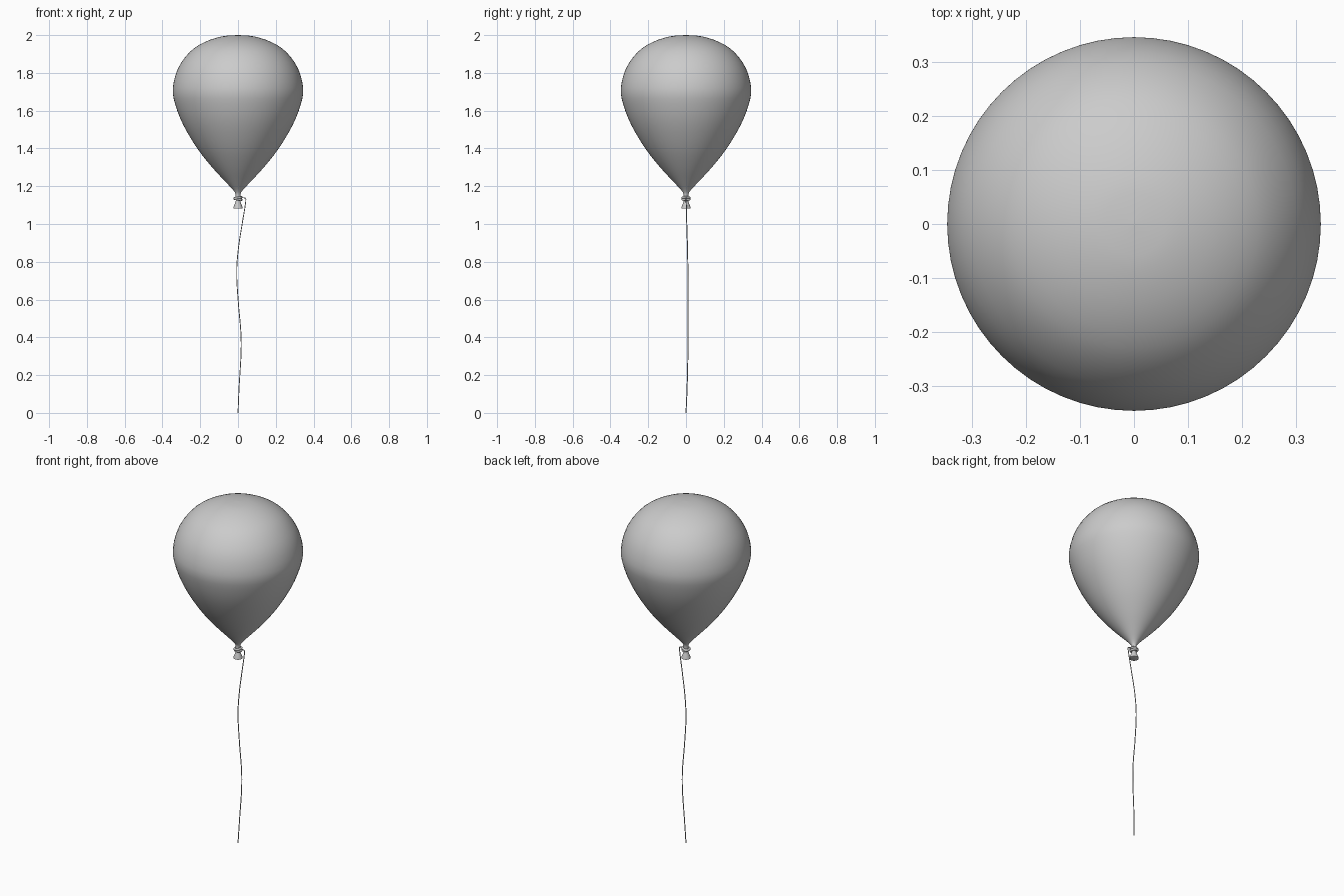
import bpy, math
from mathutils import Vector

if "Cube" in bpy.data.objects:
    bpy.data.objects.remove(bpy.data.objects["Cube"])

grey = bpy.data.materials.new("balloon grey")
grey.diffuse_color = (0.6, 0.6, 0.6, 1)
grey.use_nodes = True
grey.node_tree.nodes["Principled BSDF"].inputs["Base Color"].default_value = grey.diffuse_color


def smooth_path(pts, steps):
    """Catmull-Rom curve through the points."""
    p = [Vector(q) for q in pts]
    p = [2 * p[0] - p[1]] + p + [2 * p[-1] - p[-2]]
    out = []
    for i in range(1, len(p) - 2):
        a, b, c, d = p[i - 1:i + 3]
        for s in range(steps):
            t = s / steps
            out.append(0.5 * (2 * b + (c - a) * t + (2 * a - 5 * b + 4 * c - d) * t * t
                              + (3 * b - a - 3 * c + d) * t ** 3))
    return out + [p[-2]]


def finish(obj):
    obj.data.materials.append(grey)
    bpy.context.view_layer.objects.active = obj
    obj.select_set(True)
    bpy.ops.object.shade_smooth_by_angle(angle=math.radians(50))
    obj.select_set(False)


def lathe(name, profile, sides):
    """Revolve (radius, z) pairs, bottom to top, around the z axis."""
    verts = [(r * math.cos(2 * math.pi * k / sides), r * math.sin(2 * math.pi * k / sides), z)
             for r, z in profile for k in range(sides)]
    faces = [(i * sides + k, i * sides + (k + 1) % sides,
              (i + 1) * sides + (k + 1) % sides, (i + 1) * sides + k)
             for i in range(len(profile) - 1) for k in range(sides)]
    n = len(profile) - 1
    faces.append(tuple(reversed(range(sides))))
    faces.append(tuple(n * sides + k for k in range(sides)))
    mesh = bpy.data.meshes.new(name)
    mesh.from_pydata(verts, [], faces)
    obj = bpy.data.objects.new(name, mesh)
    bpy.context.collection.objects.link(obj)
    finish(obj)


# Inflated body, a teardrop
lathe("balloon_body", smooth_path([
    (0.012, 1.14), (0.018, 1.17), (0.065, 1.222), (0.137, 1.30), (0.217, 1.402), (0.29, 1.525),
    (0.333, 1.635), (0.345, 1.72), (0.317, 1.825), (0.254, 1.912), (0.175, 1.964),
    (0.085, 1.993), (0.004, 2.0)], 3), 64)

# Tied neck with its flared lip
lathe("balloon_lip", [(0.011, 1.15), (0.011, 1.125), (0.016, 1.108), (0.024, 1.09),
                      (0.025, 1.083), (0.02, 1.081)][::-1], 32)

# String wound around the neck
for i, z in enumerate((1.131, 1.139)):
    bpy.ops.mesh.primitive_torus_add(major_radius=0.018, minor_radius=0.006, location=(0, 0, z),
                                     major_segments=32, minor_segments=10,
                                     rotation=(0, 0.15 * (1 - 2 * i), 0))
    ring = bpy.context.object
    ring.name = "neck_wrap"
    finish(ring)

# Hanging string
curve = bpy.data.curves.new("string", "CURVE")
curve.dimensions = "3D"
curve.bevel_depth = 0.0025
curve.bevel_resolution = 1
curve.use_fill_caps = True
path = smooth_path([(0.015, 0, 1.138), (0.034, 0, 1.138), (0.041, 0.001, 1.12),
                    (0.022, 0.004, 1.0), (0.002, 0.008, 0.87), (-0.007, 0.01, 0.74),
                    (0.002, 0.011, 0.58), (0.015, 0.011, 0.43), (0.016, 0.01, 0.31),
                    (0.006, 0.006, 0.14), (0, 0, 0)], 6)
spline = curve.splines.new("POLY")
spline.points.add(len(path) - 1)
for point, co in zip(spline.points, path):
    point.co = (*co, 1)
string = bpy.data.objects.new("string", curve)
bpy.context.collection.objects.link(string)
curve.materials.append(grey)
